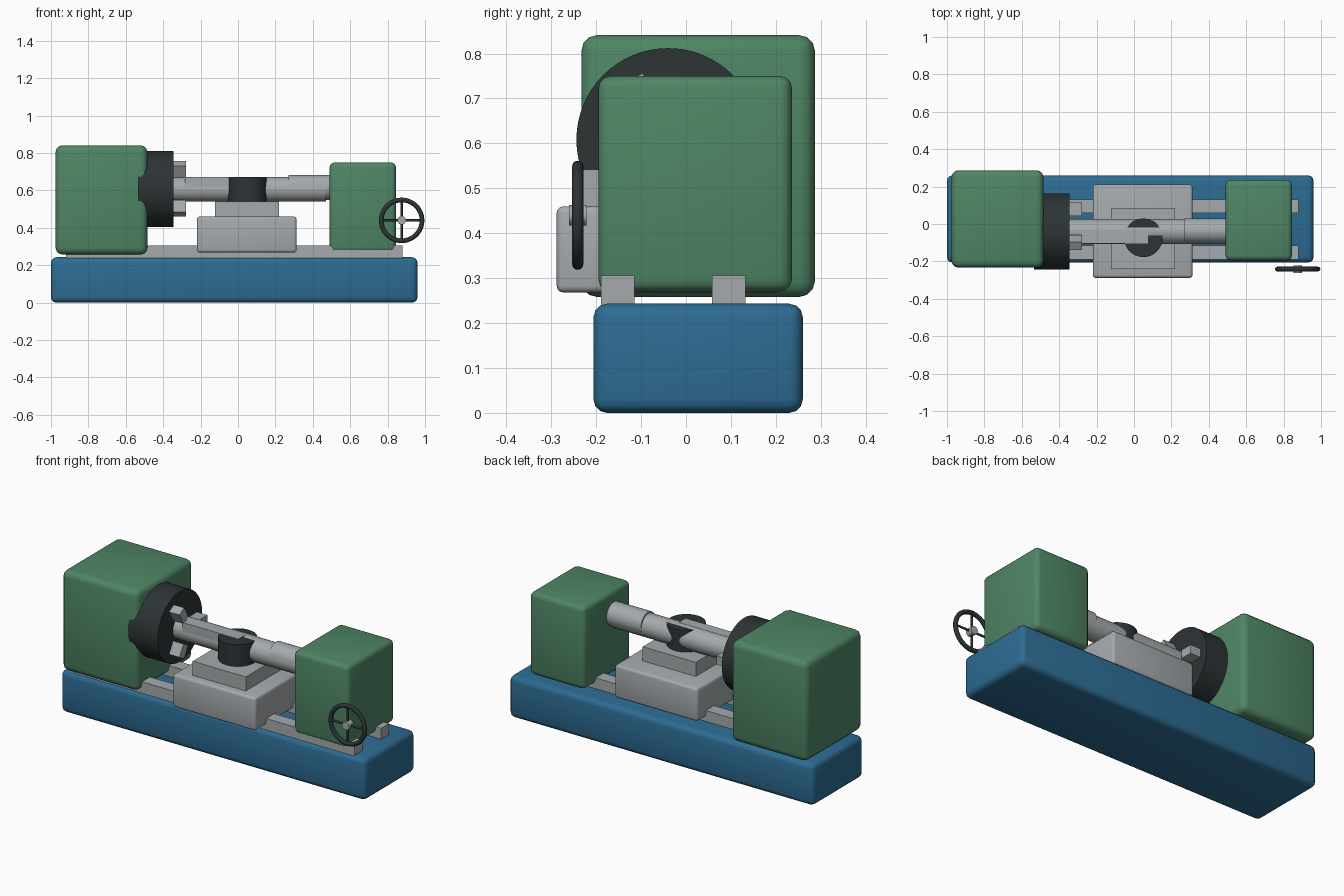
import bpy, math
from mathutils import Vector

if "Cube" in bpy.data.objects:
    bpy.data.objects.remove(bpy.data.objects["Cube"])


def material(name, rgb):
    m = bpy.data.materials.new(name)
    m.diffuse_color = (*rgb, 1)
    m.use_nodes = True
    m.node_tree.nodes["Principled BSDF"].inputs["Base Color"].default_value = m.diffuse_color
    return m


GREEN = material("machine green", (0.078, 0.238, 0.132))
BLUE = material("base blue", (0.026, 0.150, 0.292))
STEEL = material("bare steel", (0.376, 0.402, 0.413))
DARK = material("dark iron", (0.026, 0.034, 0.036))


def finish(name, mat, smooth=True):
    ob = bpy.context.object
    ob.name = name
    ob.data.materials.append(mat)
    if smooth:
        bpy.ops.object.shade_smooth_by_angle(angle=math.radians(35))
    return ob


def box(name, mat, x, y, z, bevel=0.0, segments=3):
    """Box from its (min, max) ranges, with optional rounded edges."""
    lo, hi = Vector((x[0], y[0], z[0])), Vector((x[1], y[1], z[1]))
    bpy.ops.mesh.primitive_cube_add(size=1, location=(lo + hi) / 2)
    ob = bpy.context.object
    ob.scale = hi - lo
    bpy.ops.object.transform_apply(location=False, rotation=False, scale=True)
    if bevel:
        mod = ob.modifiers.new("rounded edges", "BEVEL")
        mod.width, mod.segments = bevel, segments
        bpy.ops.object.modifier_apply(modifier=mod.name)
    return finish(name, mat, bool(bevel))


def rod(name, mat, start, end, radius, sides=48):
    """Cylinder between two points."""
    a, b = Vector(start), Vector(end)
    bpy.ops.mesh.primitive_cylinder_add(
        vertices=sides, radius=radius, depth=(b - a).length,
        location=(a + b) / 2, rotation=(b - a).to_track_quat("Z", "Y").to_euler())
    return finish(name, mat)


AXIS_Y, AXIS_Z = -0.04, 0.608   # spindle axis

# Bed and its two rails
box("base", BLUE, (-1.0, 0.96), (-0.206, 0.26), (0.0, 0.243), 0.03)
box("front_rail", STEEL, (-0.92, 0.88), (-0.189, -0.115), (0.23, 0.306))
box("back_rail", STEEL, (-0.92, 0.88), (0.058, 0.132), (0.23, 0.306))

# Headstock and tailstock housings
box("headstock", GREEN, (-0.975, -0.485), (-0.233, 0.287), (0.258, 0.841), 0.035)
box("tailstock", GREEN, (0.49, 0.845), (-0.195, 0.236), (0.27, 0.75), 0.027)

# Chuck with three radial jaws
rod("chuck", DARK, (-0.535, AXIS_Y, AXIS_Z), (-0.345, AXIS_Y, AXIS_Z), 0.204, 64)
for i in range(3):
    a = math.radians(120 * i)
    r = 0.12
    jaw = box(f"jaw_{i + 1}", STEEL, (-0.355, -0.278), (-0.037, 0.037), (-0.025, 0.025))
    jaw.location.y = AXIS_Y + r * math.cos(a)
    jaw.location.z = AXIS_Z + r * math.sin(a)
    jaw.rotation_euler.x = a

# Workpiece bar and tailstock quill
rod("workpiece", STEEL, (-0.36, AXIS_Y, AXIS_Z - 0.002), (0.47, AXIS_Y, AXIS_Z - 0.002), 0.066)
rod("quill", STEEL, (0.27, -0.037, 0.616), (0.55, -0.037, 0.616), 0.067)

# Carriage, cross slide, tool post and tool bar
box("carriage", STEEL, (-0.22, 0.313), (-0.288, 0.21), (0.268, 0.46), 0.015)
box("cross_slide", STEEL, (-0.123, 0.218), (-0.24, 0.086), (0.45, 0.542))
rod("tool_post", DARK, (0.05, -0.074, 0.53), (0.05, -0.074, 0.668), 0.103)
box("tool_bar", STEEL, (-0.283, 0.076), (-0.105, -0.042), (0.62, 0.673))

# Handwheel: rim, hub and four spokes
WX, WY, WZ = 0.875, -0.241, 0.44
bpy.ops.mesh.primitive_torus_add(
    major_radius=0.109, minor_radius=0.0125, major_segments=48, minor_segments=12,
    location=(WX, WY, WZ), rotation=(math.pi / 2, 0, 0))
finish("wheel_rim", DARK)
rod("wheel_hub", STEEL, (WX, WY - 0.02, WZ), (WX, WY + 0.02, WZ), 0.023, 24)
for i in range(4):
    a = i * math.pi / 2
    tip = (WX + 0.107 * math.cos(a), WY, WZ + 0.107 * math.sin(a))
    rod(f"wheel_spoke_{i + 1}", DARK, (WX, WY, WZ), tip, 0.006, 12)
